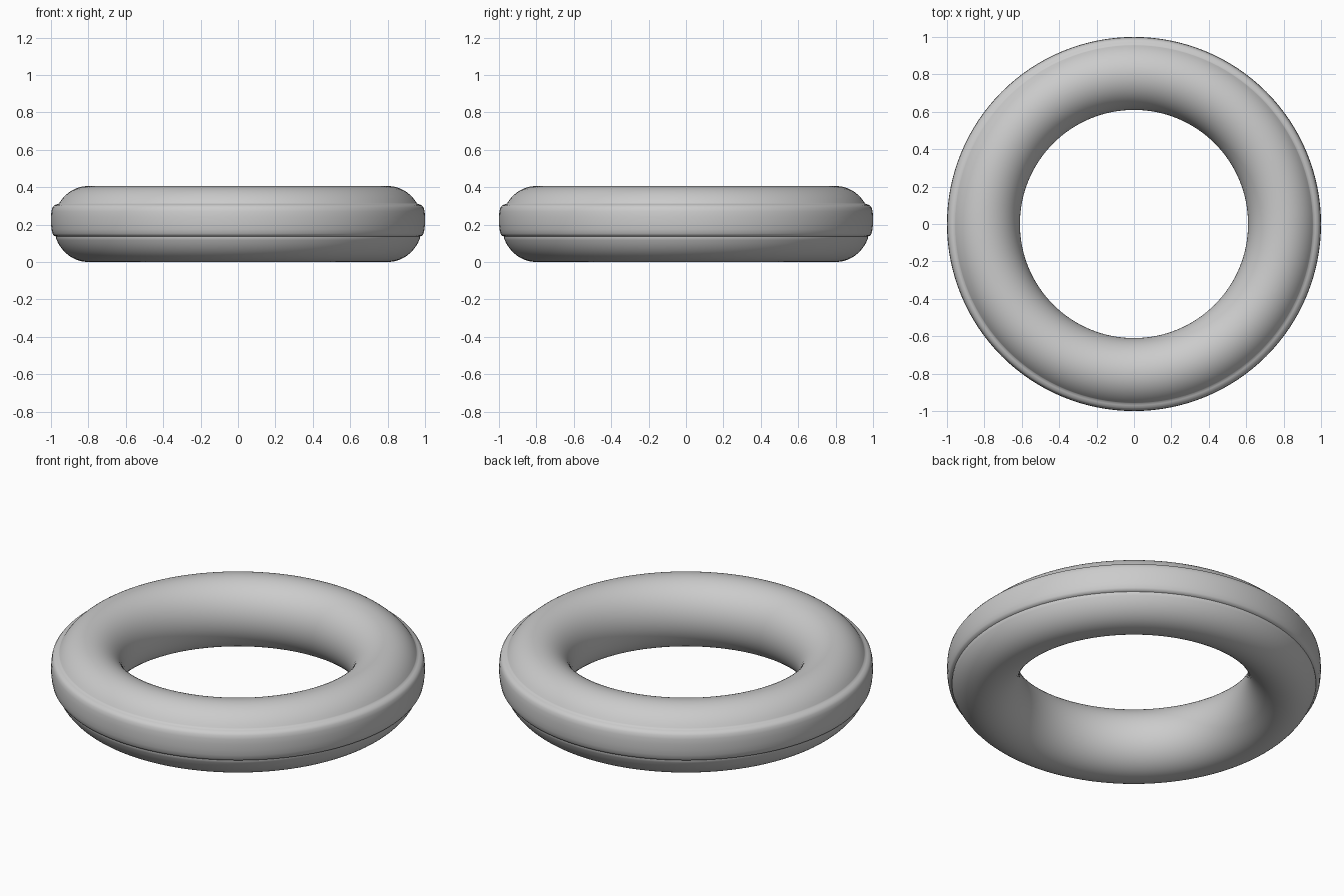
import bpy, bmesh
from math import sin, cos, pi, radians
from mathutils import Matrix

if "Cube" in bpy.data.objects:
    bpy.data.objects.remove(bpy.data.objects["Cube"])

STEPS = 128


def lathe(name, profile):
    """Closed (radius, z) profile revolved about z."""
    bm = bmesh.new()
    rings = []
    for i in range(STEPS):
        a = 2 * pi * i / STEPS
        rings.append([bm.verts.new((r * cos(a), r * sin(a), z)) for r, z in profile])
    n = len(profile)
    for i in range(STEPS):
        p, q = rings[i], rings[(i + 1) % STEPS]
        for j in range(n):
            k = (j + 1) % n
            bm.faces.new((p[j], q[j], q[k], p[k]))
    bmesh.ops.recalc_face_normals(bm, faces=bm.faces)
    mesh = bpy.data.meshes.new(name)
    bm.to_mesh(mesh)
    bm.free()
    ob = bpy.data.objects.new(name, mesh)
    bpy.context.collection.objects.link(ob)
    bpy.context.view_layer.objects.active = ob
    ob.select_set(True)
    bpy.ops.object.shade_smooth_by_angle(angle=radians(50))
    return ob


# Rounded body section, running from the upper shoulder round the hole to the lower shoulder
CR, CZ = 0.80, 0.203


def section(start, end, count, outer):
    pts = []
    for i in range(count):
        t = radians(start + (end - start) * i / (count - 1))
        a = outer if cos(t) > 0 else 0.19
        pts.append((CR + a * cos(t), CZ + 0.203 * sin(t)))
    return pts


body = section(34, 335, 56, 0.187)

# Raised tread band with a small groove at its lower edge
band = [(0.974, 0.128), (0.974, 0.137), (0.985, 0.141), (0.992, 0.152),
        (0.997, 0.175), (1.0, 0.205), (1.0, 0.24), (0.998, 0.27),
        (0.993, 0.29), (0.984, 0.302), (0.970, 0.308), (0.958, 0.312)]

lathe("tire", body + band)
